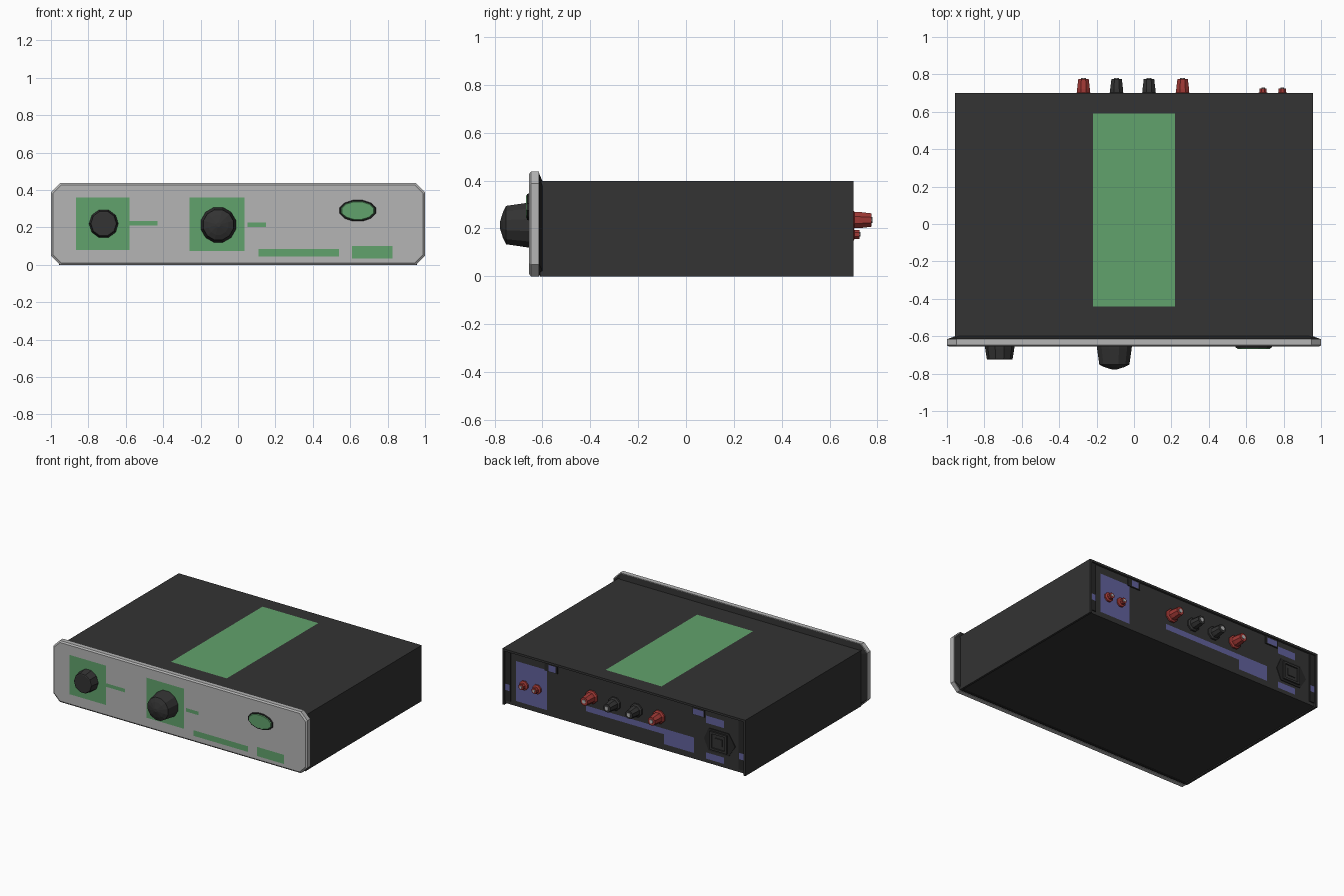
import bpy, bmesh
from math import sin, cos, pi

if "Cube" in bpy.data.objects:
    bpy.data.objects.remove(bpy.data.objects["Cube"])


def mat(name, r, g, b):
    m = bpy.data.materials.new(name)
    m.diffuse_color = (r, g, b, 1)
    m.use_nodes = True
    m.node_tree.nodes["Principled BSDF"].inputs["Base Color"].default_value = m.diffuse_color
    return m


BLACK = mat("black", 0.033, 0.033, 0.033)
DARK = mat("dark_trim", 0.02, 0.02, 0.02)
SILVER = mat("silver", 0.46, 0.46, 0.46)
RED = mat("red", 0.35, 0.04, 0.035)
GREEN = mat("green", 0.12, 0.36, 0.15)
PURPLE = mat("purple", 0.12, 0.12, 0.33)


def finish(name, bm, material):
    bmesh.ops.recalc_face_normals(bm, faces=bm.faces)
    me = bpy.data.meshes.new(name)
    bm.to_mesh(me)
    bm.free()
    me.materials.append(material)
    ob = bpy.data.objects.new(name, me)
    bpy.context.collection.objects.link(ob)
    return ob


def loft(name, sections, material):
    """Skin a list of (y, [(x, z), ...]) sections and cap both ends."""
    bm = bmesh.new()
    rings = [[bm.verts.new((x, y, z)) for x, z in loop] for y, loop in sections]
    n = len(rings[0])
    for a, b in zip(rings, rings[1:]):
        for i in range(n):
            j = (i + 1) % n
            bm.faces.new((a[i], a[j], b[j], b[i]))
    bm.faces.new(rings[0])
    bm.faces.new(rings[-1])
    return finish(name, bm, material)


def rect(x0, x1, z0, z1):
    return [(x0, z0), (x1, z0), (x1, z1), (x0, z1)]


def box(name, x0, x1, y0, y1, z0, z1, material):
    return loft(name, [(y0, rect(x0, x1, z0, z1)), (y1, rect(x0, x1, z0, z1))], material)


def octagon(hx, z0, z1, c):
    return [(-hx + c, z0), (hx - c, z0), (hx, z0 + c), (hx, z1 - c),
            (hx - c, z1), (-hx + c, z1), (-hx, z1 - c), (-hx, z0 + c)]


def oval(x, z, rx, rz, n):
    return [(x + rx * cos(2 * pi * (i + .5) / n + pi / 2),
             z + rz * sin(2 * pi * (i + .5) / n + pi / 2)) for i in range(n)]


def turned(name, x, z, profile, n, material):
    return loft(name, [(y, oval(x, z, r, r, n)) for r, y in profile], material)


def label(name, y, x0, x1, z0, z1, material, flat=False):
    """Flat panel facing front or back, or lying on the lid when flat."""
    bm = bmesh.new()
    pts = [(x, z, y) if flat else (x, y, z) for x, z in rect(x0, x1, z0, z1)]
    f = bm.faces.new([bm.verts.new(p) for p in pts])
    f.normal_update()
    if not flat and f.normal.y * y < 0:
        f.normal_flip()
    me = bpy.data.meshes.new(name)
    bm.to_mesh(me)
    bm.free()
    me.materials.append(material)
    bpy.context.collection.objects.link(bpy.data.objects.new(name, me))


# Case: folded cover over an inner chassis that sits slightly recessed
cover = [(-.957, 0), (-.957, .398), (.957, .398), (.957, 0),
         (.942, 0), (.942, .383), (-.942, .383), (-.942, 0)]
loft("cover", [(-.61, cover), (.70, cover)], BLACK)
box("chassis", -.942, .942, -.61, .685, .008, .383, BLACK)

# Front plate with clipped corners, and the dark trim tapering back to the case
loft("front_plate", [(-.656, octagon(.99, .01, .427, .046)),
                     (-.648, octagon(1, 0, .437, .05)),
                     (-.615, octagon(1, 0, .437, .05))], SILVER)
loft("plate_trim", [(-.615, octagon(.996, .003, .433, .05)),
                    (-.60, octagon(.957, .003, .398, .02))], DARK)

# Front knobs
turned("selector_knob", -.718, .22,
       [(.079, -.65), (.078, -.665), (.069, -.722), (.064, -.725)], 10, BLACK)
turned("volume_knob", -.105, .214,
       [(.097, -.65), (.096, -.665), (.083, -.752), (.055, -.765), (.012, -.778)], 12, BLACK)

# Oval badge
loft("badge_rim", [(-.65, oval(.64, .29, .102, .06, 12)),
                   (-.664, oval(.64, .29, .098, .056, 12))], DARK)
loft("badge", [(-.66, oval(.64, .29, .096, .054, 12)),
               (-.669, oval(.64, .29, .088, .048, 12))], GREEN)

# Front markings
for i, r in enumerate([(-.865, -.58, .08, .36), (-.26, .035, .075, .36),
                       (-.58, -.43, .21, .235), (.05, .15, .202, .227),
                       (.11, .54, .045, .085), (.61, .825, .035, .10)]):
    label(f"front_marking_{i}", -.658, *r, GREEN)

# Lid panel
label("lid_panel", .4, -.22, .22, -.44, .59, GREEN, flat=True)

# Rear flanges and tabs
for s, side in ((-1, "left"), (1, "right")):
    a, b = sorted((s * .90, s * .942))
    box(f"rear_flange_{side}", a, b, .685, .692, .03, .383, DARK)
    a, b = sorted((s * .53, s * .63))
    box(f"rear_tab_{side}", a, b, .685, .692, .325, .383, DARK)

# Rear markings
for i, (y, *r) in enumerate([(.687, .614, .858, .045, .33), (.687, -.307, .307, .12, .16),
                             (.687, -.543, -.307, .05, .16), (.694, .543, .598, .33, .374),
                             (.694, -.622, -.543, .33, .37), (.687, -.78, -.637, .29, .342),
                             (.687, -.78, -.637, .035, .08), (.694, -.94, -.905, .105, .15),
                             (.694, .905, .94, .105, .15)]):
    label(f"rear_marking_{i}", y, *r, PURPLE)

# Speaker posts
for i, (x, m) in enumerate([(-.27, RED), (-.093, BLACK), (.08, BLACK), (.26, RED)]):
    turned(f"post_{i}", x, .235, [(.048, .685), (.048, .696), (.037, .704), (.037, .722),
                                  (.03, .776)], 8, m)
    turned(f"post_tip_{i}", x, .235, [(.014, .77), (.014, .78)], 8, SILVER)

# Input jacks
for i, x in enumerate((.69, .793)):
    turned(f"jack_{i}", x, .175, [(.034, .685), (.034, .698), (.021, .704), (.021, .724)], 8, RED)
    turned(f"jack_tip_{i}", x, .175, [(.01, .72), (.01, .73)], 8, SILVER)

# Mains inlet: pointed flange, hollow socket and its inner block
flange = [(-.66, .10), (-.82, .10), (-.87, .18), (-.82, .26), (-.66, .26), (-.625, .18)]
loft("inlet_flange", [(.685, flange), (.69, flange)], DARK)
outer, inner = rect(-.81, -.675, .115, .245), rect(-.795, -.69, .13, .23)
loft("inlet_socket", [(.688, outer), (.70, outer), (.70, inner), (.691, inner)], BLACK)
box("inlet_core", -.772, -.713, .69, .697, .155, .205, BLACK)
